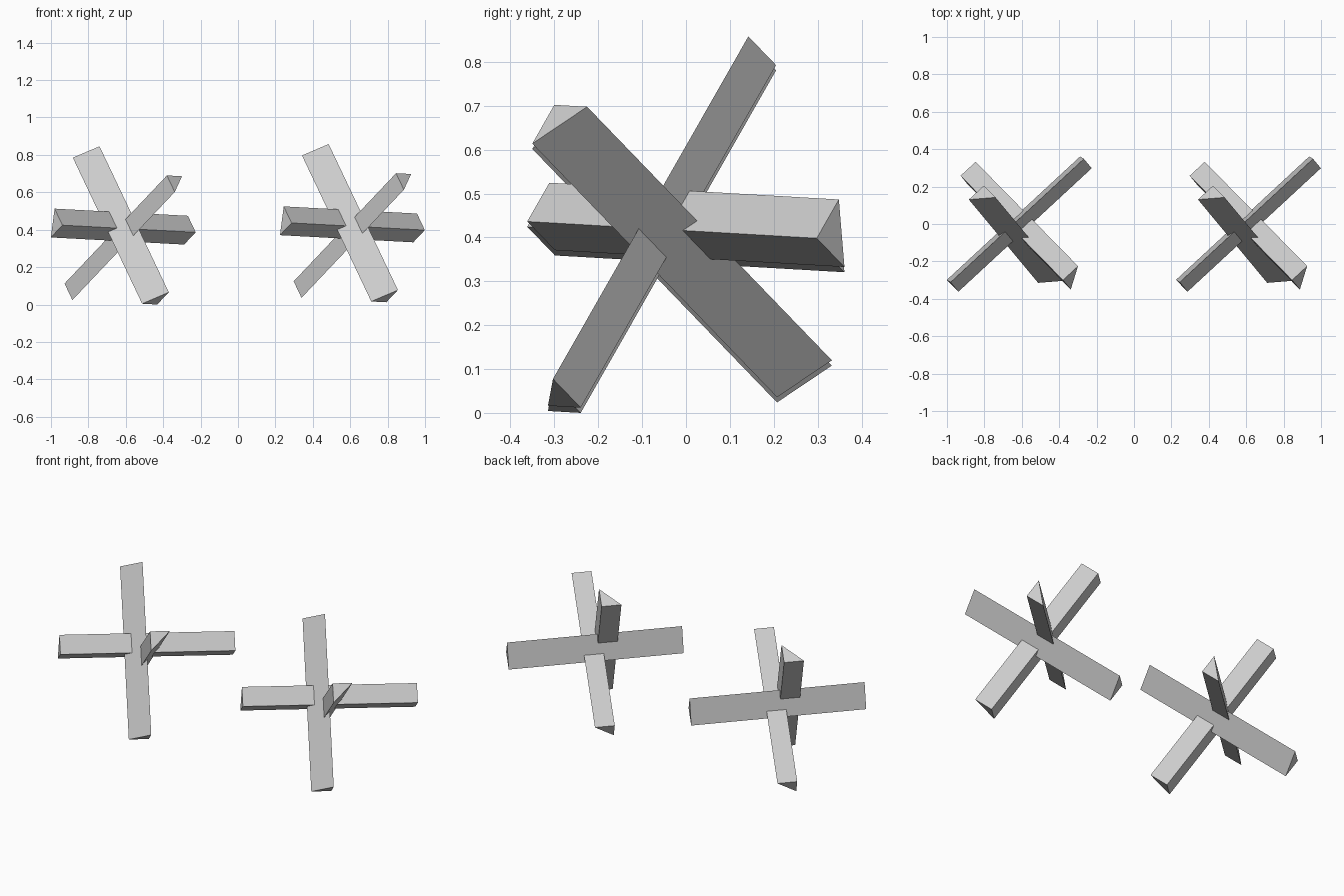
import bpy, bmesh
from mathutils import Vector

if "Cube" in bpy.data.objects:
    bpy.data.objects.remove(bpy.data.objects["Cube"])

# Three mutually square beam directions
A = Vector((0.381, -0.458, -0.803)).normalized()
C = Vector((0.733, 0.680, -0.038))
C = (C - A * C.dot(A)).normalized()
B = C.cross(A)

LENGTH = 0.972   # beam length
LEG = 0.11       # short sides of the right-triangle section


def beam(name, corner, along, leg1, leg2):
    """Right-triangle prism from its square corner at one end."""
    bm = bmesh.new()
    corner = Vector(corner)
    tri = [bm.verts.new(p) for p in
           (corner, corner + leg1 * LEG, corner + leg2 * LEG)]
    face = bm.faces.new(tri)
    ext = bmesh.ops.extrude_face_region(bm, geom=[face], use_keep_orig=True)
    verts = [g for g in ext["geom"] if isinstance(g, bmesh.types.BMVert)]
    bmesh.ops.translate(bm, verts=verts, vec=along * LENGTH)
    bmesh.ops.recalc_face_normals(bm, faces=bm.faces)
    mesh = bpy.data.meshes.new(name)
    bm.to_mesh(mesh)
    bm.free()
    return mesh


meshes = [
    beam("upright_beam", (-0.432, -0.24, 0.0), -A, -C, -B),
    beam("leaning_beam", (-0.38, -0.30, 0.69), B, C, A),
    beam("level_beam", (-0.226, 0.298, 0.386), -C, -A, B),
]

# Two identical crossed-beam obstacles side by side
for side, offset in (("left", (0, 0, 0)), ("right", (1.225, 0, 0.012))):
    for mesh in meshes:
        ob = bpy.data.objects.new(f"{side}_{mesh.name}", mesh)
        ob.location = offset
        bpy.context.collection.objects.link(ob)
